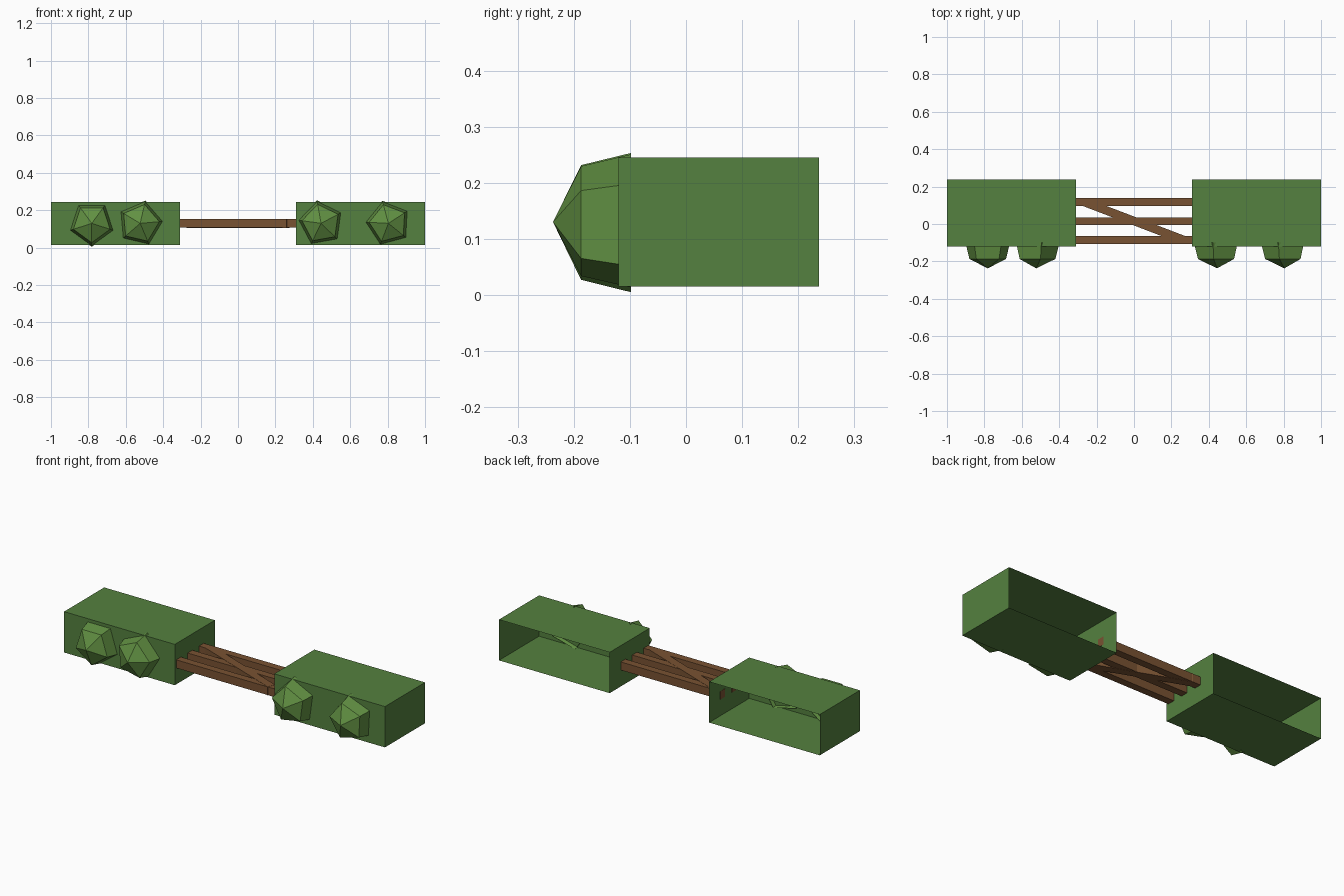
import bpy, bmesh, math
from mathutils import Matrix, Vector

if "Cube" in bpy.data.objects:
    bpy.data.objects.remove(bpy.data.objects["Cube"])


def material(name, rgb):
    m = bpy.data.materials.new(name)
    m.diffuse_color = (*rgb, 1)
    m.use_nodes = True
    m.node_tree.nodes["Principled BSDF"].inputs["Base Color"].default_value = m.diffuse_color
    return m


HEDGE = material("hedge_green", (0.09, 0.22, 0.05))
LEAF = material("leaf_green", (0.12, 0.28, 0.055))
WOOD = material("wood_brown", (0.19, 0.085, 0.032))


def finish(name, bm, mat):
    me = bpy.data.meshes.new(name)
    bm.to_mesh(me)
    bm.free()
    me.materials.append(mat)
    ob = bpy.data.objects.new(name, me)
    bpy.context.collection.objects.link(ob)
    return ob


def box(name, centre, size, mat, angle=0, open_back=False):
    bm = bmesh.new()
    bmesh.ops.create_cube(bm, size=1)
    if open_back:
        back = [f for f in bm.faces if f.normal.y > 0.9]
        bmesh.ops.delete(bm, geom=back, context='FACES_ONLY')
    bm.transform(Matrix.Translation(Vector(centre)) @ Matrix.Rotation(angle, 4, 'Z')
                 @ Matrix.Diagonal((*size, 1)))
    return finish(name, bm, mat)


def bush(name, x, z, angle):
    """Five-sided faceted cap: apex, inner ring, wider rim, open at the back."""
    bm = bmesh.new()
    apex = bm.verts.new((x, -0.237, z))
    rings = []
    for r, y in ((0.103, -0.187), (0.125, -0.098)):
        rings.append([bm.verts.new((x + r * math.cos(a), y, z + r * math.sin(a)))
                      for a in (math.radians(angle + 72 * i) for i in range(5))])
    inner, rim = rings
    for i in range(5):
        j = (i + 1) % 5
        bm.faces.new((apex, inner[i], inner[j]))
        bm.faces.new((inner[i], rim[i], rim[j], inner[j]))
    bm.normal_update()
    # faces must point outward, away from the wall
    if bm.faces[:][0].normal.y > 0:
        bmesh.ops.reverse_faces(bm, faces=bm.faces[:])
    return finish(name, bm, LEAF)


# hedge blocks, open at the back
for side, s in (("left", -1), ("right", 1)):
    box("hedge_" + side, (0.655 * s, 0.0585, 0.13), (0.69, 0.357, 0.23), HEDGE, open_back=True)

# faceted bushes on the front: x, rotation of one corner
for i, (x, a) in enumerate(((-0.782, 270), (-0.523, 77), (0.444, 100), (0.804, 105))):
    bush(f"bush_{i + 1}", x, 0.13, a)

# gate rails and diagonal brace
for i, y in enumerate((-0.086, 0.015, 0.117)):
    box(f"gate_rail_{i + 1}", (0, y, 0.13), (0.622, 0.042, 0.046), WOOD)
box("gate_brace", (0, 0.016, 0.13), (0.575, 0.045, 0.048), WOOD, angle=math.atan2(-0.202, 0.53))
